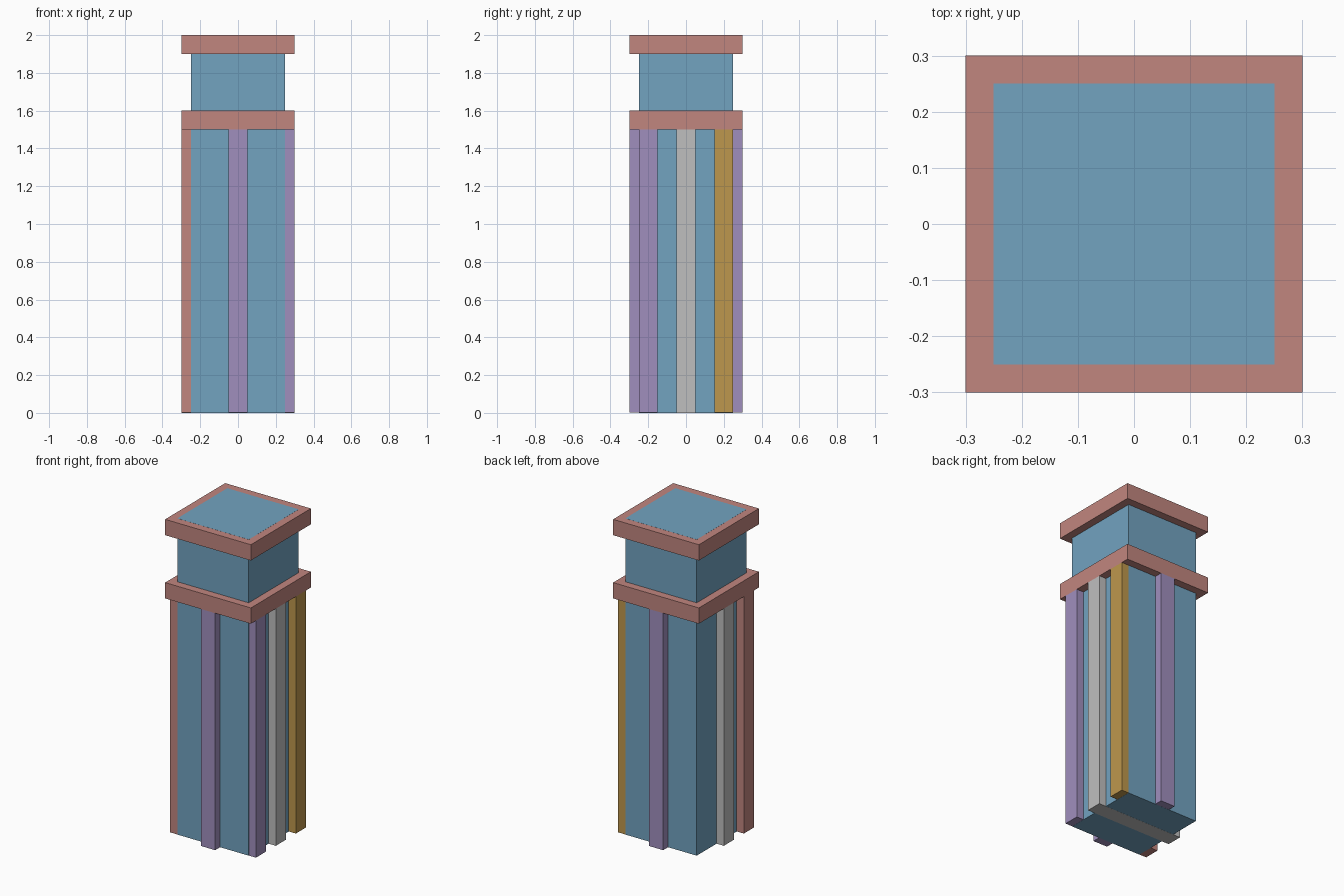
import bpy

# Remove the default cube
cube = bpy.data.objects.get("Cube")
if cube:
    bpy.data.objects.remove(cube, do_unlink=True)


def material(name, rgb):
    linear = [((c / 255 + 0.055) / 1.055) ** 2.4 for c in rgb]
    mat = bpy.data.materials.new(name)
    mat.use_nodes = True
    mat.diffuse_color = (*linear, 1)
    mat.node_tree.nodes["Principled BSDF"].inputs["Base Color"].default_value = (*linear, 1)
    return mat


blue = material("soft blue", (114, 163, 192))
red = material("dusty red", (193, 134, 127))
purple = material("lavender", (160, 143, 190))
grey = material("light grey", (191, 191, 191))
gold = material("gold", (190, 151, 77))


def box(name, low, high, mat):
    """Box between two opposite corners."""
    bpy.ops.mesh.primitive_cube_add(size=1)
    obj = bpy.context.object
    obj.name = name
    for v in obj.data.vertices:
        v.co = [l if c < 0 else h for c, l, h in zip(v.co, low, high)]
    obj.data.materials.append(mat)
    return obj


GAP = 0.0005   # keeps overlapping faces from sharing a plane
HALF = 0.25    # half width of the shaft
OUT = 0.3      # half width of the caps and ribs
RIB = 0.05     # half width of the ribs
RIB_TOP = 1.5 + GAP

# Shaft, showing through the top cap
box("tower_shaft", (-HALF, -HALF, GAP), (HALF, HALF, 2 + GAP), blue)

# Two square collars
for name, z in (("lower_collar", 1.5), ("top_collar", 1.9)):
    box(name, (-OUT, -OUT, z), (OUT, OUT, z + 0.1), red)

# Ribs passing through the middle of the shaft
box("side_ribs", (-OUT, -RIB, 0), (OUT, RIB, RIB_TOP), grey)
box("front_back_ribs", (-RIB, -OUT, 2 * GAP), (RIB, OUT, RIB_TOP), purple)

# Corner ribs, flush with the front and back walls
for name, sx, sy, mat in (("front_left_corner_rib", 1, -1, purple),
                          ("front_right_corner_rib", -1, -1, red),
                          ("back_left_corner_rib", 1, 1, gold)):
    xs = sorted((sx * 0.2, sx * OUT))
    ys = sorted((sy * 0.15, sy * (HALF - GAP)))
    box(name, (xs[0], ys[0], 2 * GAP), (xs[1], ys[1], RIB_TOP), mat)
